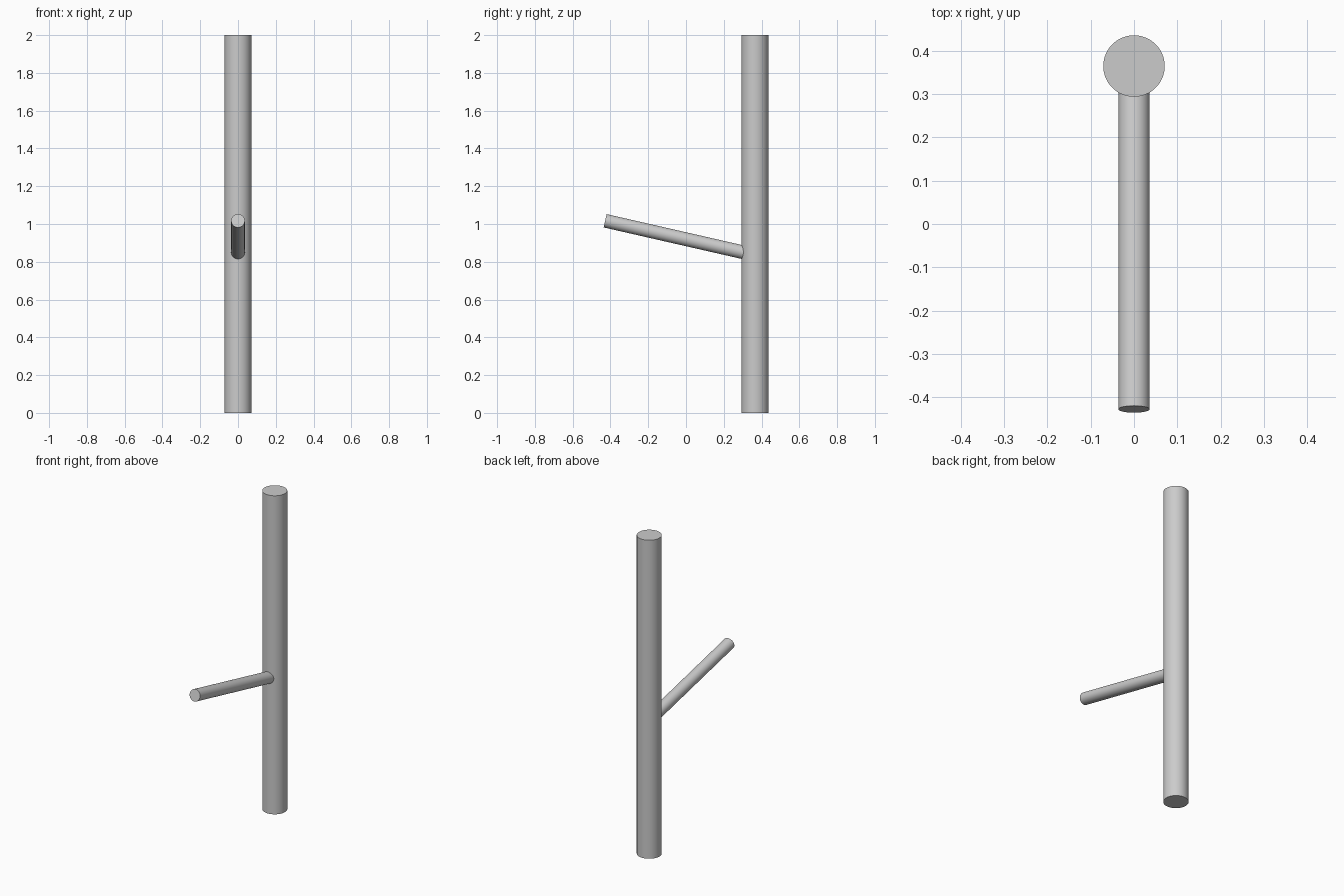
import bpy
from mathutils import Vector

cube = bpy.data.objects.get("Cube")
if cube:
    bpy.data.objects.remove(cube, do_unlink=True)

# Single flat colour
grey = bpy.data.materials.new("light grey")
grey.use_nodes = True
colour = (0.6, 0.6, 0.6, 1)
grey.diffuse_color = colour
grey.node_tree.nodes["Principled BSDF"].inputs["Base Color"].default_value = colour


def rod(name, start, end, radius):
    """Capped smooth cylinder between two points."""
    start, end = Vector(start), Vector(end)
    axis = end - start
    bpy.ops.mesh.primitive_cylinder_add(
        vertices=64, radius=radius, depth=axis.length, location=(start + end) / 2)
    obj = bpy.context.object
    obj.name = name
    obj.rotation_euler = axis.to_track_quat('Z', 'Y').to_euler()
    obj.data.materials.append(grey)
    bpy.ops.object.shade_smooth_by_angle()
    return obj


POST_Y = 0.365

# Upright post
rod("post", (0, POST_Y, 0), (0, POST_Y, 2), 0.071)

# Slanted peg, rooted in the middle of the post
rod("peg", (0, POST_Y, 0.836), (0, -0.428, 1.017), 0.036)
